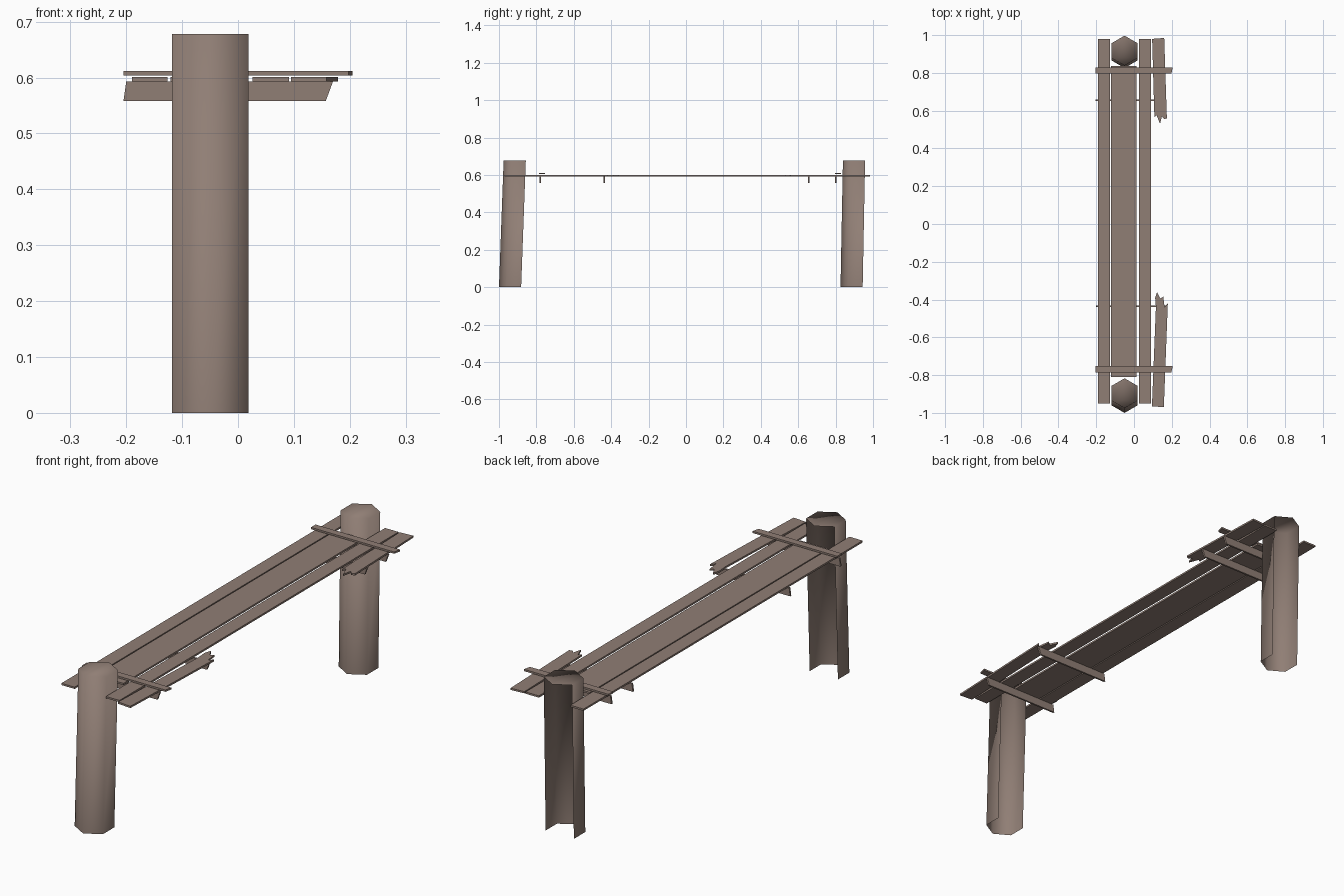
import bpy, bmesh
from math import cos, sin, radians
from mathutils import Vector

cube = bpy.data.objects.get("Cube")
if cube:
    bpy.data.objects.remove(cube, do_unlink=True)

wood = bpy.data.materials.new("weathered_wood")
wood.use_nodes = True
wood.diffuse_color = (0.28, 0.21, 0.178, 1)
wood.node_tree.nodes["Principled BSDF"].inputs["Base Color"].default_value = wood.diffuse_color


def finish(name, bm, smooth=False):
    mesh = bpy.data.meshes.new(name)
    for face in bm.faces:
        face.smooth = smooth
    bm.to_mesh(mesh)
    bm.free()
    mesh.materials.append(wood)
    obj = bpy.data.objects.new(name, mesh)
    bpy.context.collection.objects.link(obj)
    return obj


def extruded(name, points, depth):
    """Closed solid: a flat outline pushed along a vector."""
    bm = bmesh.new()
    face = bm.faces.new([bm.verts.new(p) for p in points])
    new = bmesh.ops.extrude_face_region(bm, geom=[face], use_keep_orig=True)["geom"]
    bmesh.ops.translate(bm, vec=depth, verts=[v for v in new if isinstance(v, bmesh.types.BMVert)])
    bmesh.ops.recalc_face_normals(bm, faces=bm.faces)
    return finish(name, bm)


def flat_board(name, outline, z, thickness=0.008):
    return extruded(name, [(x, y, z) for x, y in outline], Vector((0, 0, thickness)))


def post(name, base_y, top_y, radius=0.079, height=0.678):
    """Leaning six-sided post with a cap, hollow and open towards the back."""
    bm = bmesh.new()
    rings = []
    for y, z in ((base_y, 0), (top_y, height)):
        rings.append([bm.verts.new((-0.05 + radius * cos(radians(a)), y + radius * sin(radians(a)), z))
                      for a in range(150, 511, 60)[:6]])
    low, top = rings
    # four walls: right, two front ones, left
    for i in range(4):
        if i + 1 < 6:
            bm.faces.new((low[i], low[i + 1], top[i + 1], top[i]))
    bm.faces.new(top)
    used = [v for v in low if not v.link_faces]
    bmesh.ops.delete(bm, geom=used, context='VERTS')
    return finish(name, bm, smooth=True)


# Posts
post("front_post", -0.921, -0.896)
post("back_post", 0.905, 0.918)

# Long deck boards
for name, x0, x1, y0, y1 in (("left_side_board", -0.19, -0.126, -0.95, 0.98),
                             ("middle_board", -0.121, 0.012, -0.81, 0.837),
                             ("right_side_board", 0.026, 0.091, -0.95, 0.98)):
    flat_board(name, [(x0, y0), (x1, y0), (x1, y1), (x0, y1)], 0.593)

# Broken boards with splintered ends
flat_board("broken_back_board",
           [(0.096, 0.98), (0.108, 0.565), (0.12, 0.575), (0.138, 0.53),
            (0.148, 0.57), (0.16, 0.555), (0.174, 0.56), (0.16, 0.985)], 0.593)
flat_board("broken_front_board",
           [(0.095, -0.965), (0.158, -0.97), (0.179, -0.42), (0.162, -0.44), (0.155, -0.385),
            (0.14, -0.395), (0.122, -0.36), (0.112, -0.39), (0.116, -0.44)], 0.593)

# Cross slats on top, each with one trimmed corner
for name, y in (("front_top_slat", -0.769), ("back_top_slat", 0.813)):
    flat_board(name, [(-0.205, y - 0.016), (0.198, y - 0.016), (0.205, y + 0.016),
                      (-0.205, y + 0.016)], 0.604)

# Upright cross braces underneath
for i, y in enumerate((-0.779, -0.436, 0.656, 0.80)):
    left = -0.205 + 0.003 * (i % 2)
    extruded(f"under_brace_{i + 1}",
             [(left, y - 0.004, 0.558), (0.157, y - 0.004, 0.558),
              (0.17, y - 0.004, 0.593), (left + 0.005, y - 0.004, 0.593)],
             Vector((0, 0.008, 0)))
